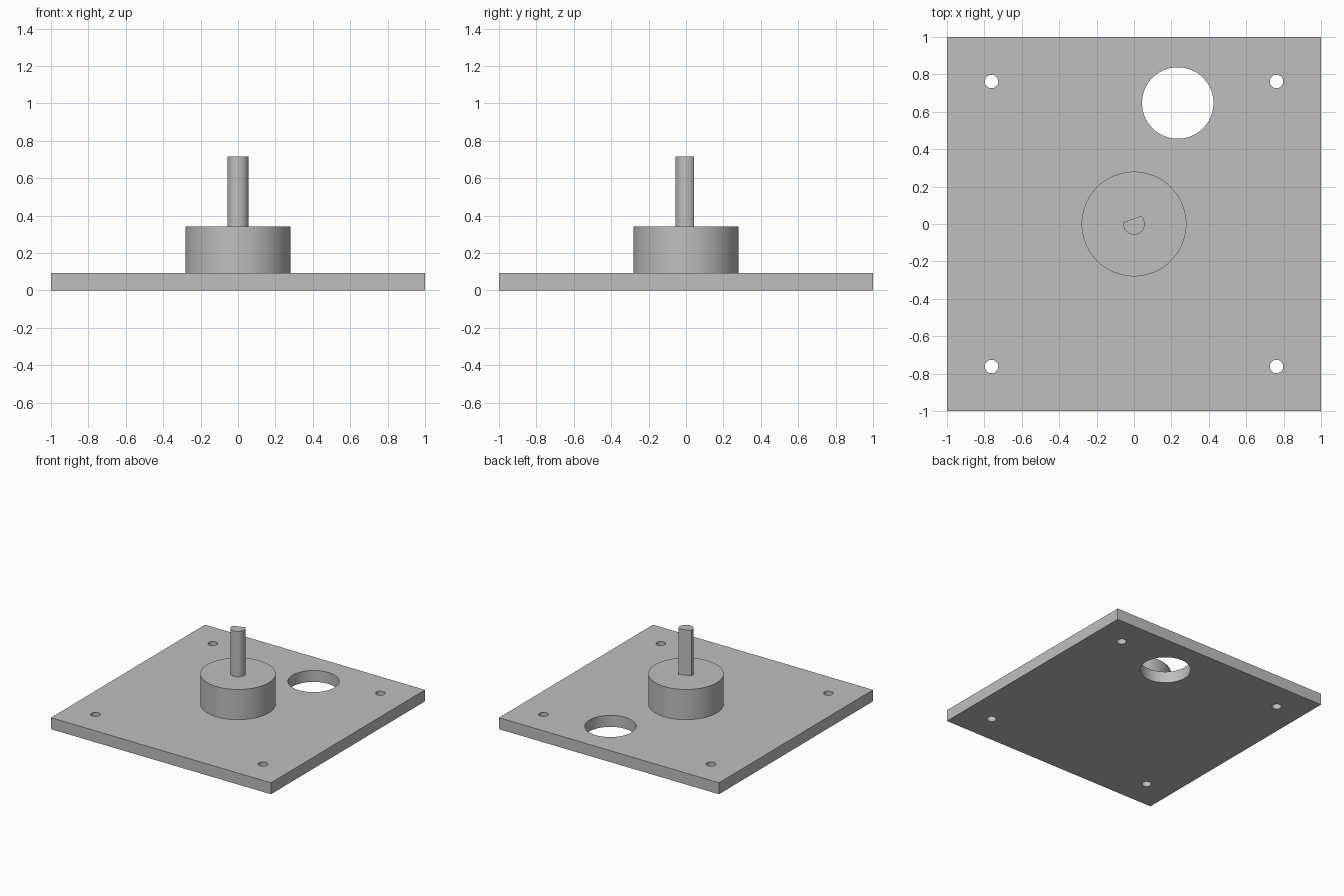
import bpy, bmesh, math

if "Cube" in bpy.data.objects:
    bpy.data.objects.remove(bpy.data.objects["Cube"])

PLATE_TOP, BOSS_TOP, SHAFT_TOP = 0.094, 0.342, 0.716

grey = bpy.data.materials.new("plain grey")
grey.diffuse_color = (0.52, 0.52, 0.52, 1)
grey.use_nodes = True
grey.node_tree.nodes["Principled BSDF"].inputs["Base Color"].default_value = grey.diffuse_color


def prism(name, outline, z0, z1):
    """Extrude a flat outline from z0 up to z1."""
    bm = bmesh.new()
    base = bm.faces.new([bm.verts.new((x, y, z0)) for x, y in outline])
    top = bmesh.ops.extrude_face_region(bm, geom=[base])["geom"]
    verts = [v for v in top if isinstance(v, bmesh.types.BMVert)]
    bmesh.ops.translate(bm, verts=verts, vec=(0, 0, z1 - z0))
    bmesh.ops.recalc_face_normals(bm, faces=bm.faces)
    mesh = bpy.data.meshes.new(name)
    bm.to_mesh(mesh)
    bm.free()
    mesh.materials.append(grey)
    obj = bpy.data.objects.new(name, mesh)
    bpy.context.collection.objects.link(obj)
    return obj


def circle(r, cx=0, cy=0, n=96):
    return [(cx + r * math.cos(2 * math.pi * i / n),
             cy + r * math.sin(2 * math.pi * i / n)) for i in range(n)]


def activate(obj):
    bpy.ops.object.select_all(action='DESELECT')
    obj.select_set(True)
    bpy.context.view_layer.objects.active = obj


# Square base plate
plate = prism("base_plate", [(-1, -1), (1, -1), (1, 1), (-1, 1)], 0, PLATE_TOP)

# Four corner screw holes and one large cable hole
holes = [(0.036, sx * 0.762, sy * 0.762, 48) for sx in (-1, 1) for sy in (-1, 1)]
holes.append((0.191, 0.234, 0.647, 96))
for r, x, y, n in holes:
    cutter = prism("hole_cutter", circle(r, x, y, n), -0.1, PLATE_TOP + 0.1)
    cutter.hide_render = True
    mod = plate.modifiers.new("hole", 'BOOLEAN')
    mod.operation, mod.solver, mod.object = 'DIFFERENCE', 'EXACT', cutter
    activate(plate)
    bpy.ops.object.modifier_apply(modifier=mod.name)
    bpy.data.objects.remove(cutter)

# Round boss on the plate
boss = prism("round_boss", circle(0.28), PLATE_TOP, BOSS_TOP)

# D-shaped shaft: an arc closed by a flat that faces 110 degrees
flat, half = math.radians(110), math.radians(61)
sweep = 2 * math.pi - 2 * half
arc = [flat + half + sweep * i / 48 for i in range(49)]
shaft = prism("d_shaft", [(0.057 * math.cos(a), 0.057 * math.sin(a)) for a in arc],
              BOSS_TOP, SHAFT_TOP)

for part in (plate, boss, shaft):
    activate(part)
    bpy.ops.object.shade_smooth_by_angle(angle=math.radians(30))
